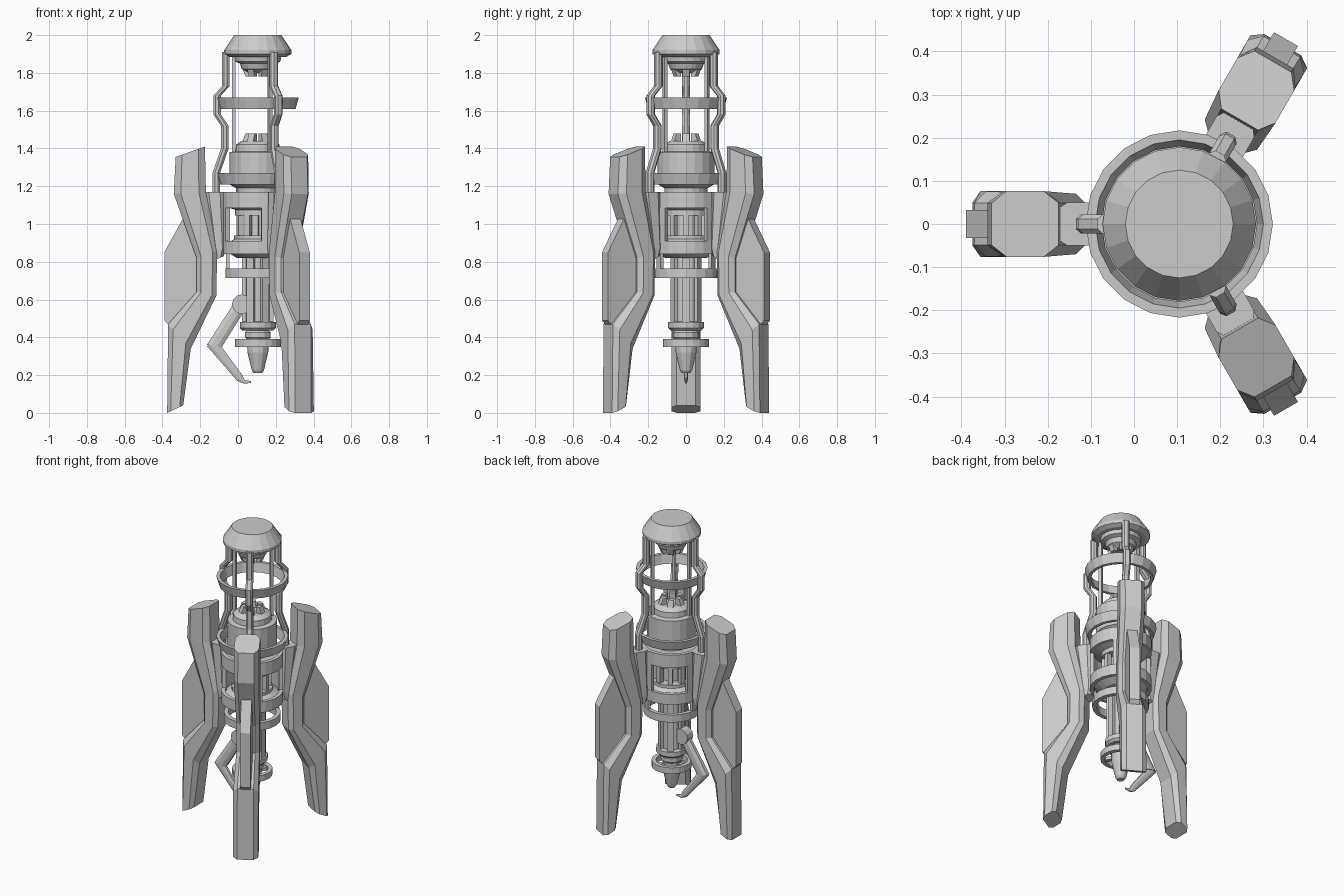
import bpy, bmesh
from math import cos, sin, radians, pi

if "Cube" in bpy.data.objects:
    bpy.data.objects.remove(bpy.data.objects["Cube"])

CX = 0.105                      # the column axis sits at x = 0.105
LEG_ANGLES = (180, 60, -60)
GAP_ANGLES = (0, 120, 240)


def make(name, verts, faces):
    bm = bmesh.new()
    vs = [bm.verts.new(v) for v in verts]
    for f in faces:
        bm.faces.new([vs[i] for i in f])
    bmesh.ops.recalc_face_normals(bm, faces=bm.faces)
    me = bpy.data.meshes.new(name)
    bm.to_mesh(me)
    bm.free()
    ob = bpy.data.objects.new(name, me)
    bpy.context.collection.objects.link(ob)
    return ob


def place(r, t, z, ang):
    """radial r, tangential t, height z at an angle round the column"""
    a = radians(ang)
    return (CX + r * cos(a) - t * sin(a), r * sin(a) + t * cos(a), z)


def bridge(rings, wrap, closed_loop=True):
    n = len(rings[0])
    m = len(rings)
    faces = []
    for i in range(m if wrap else m - 1):
        for j in range(n if closed_loop else n - 1):
            k, l = (i + 1) % m, (j + 1) % n
            faces.append((i*n + j, i*n + l, k*n + l, k*n + j))
    return faces


def solid(name, prof, n=20):
    """capped solid of revolution from (r, z) points"""
    rings = [[place(r, 0, z, 360 * j / n) for j in range(n)] for r, z in prof]
    last = (len(prof) - 1) * n
    faces = bridge(rings, False) + [tuple(range(n)), tuple(range(last, last + n))]
    return make(name, sum(rings, []), faces)


def ring(name, prof, n=20, a0=0, a1=360):
    """closed profile swept round the axis, full or as an arc"""
    full = a1 - a0 == 360
    cnt = n if full else n + 1
    rings = [[place(r, 0, z, a0 + (a1 - a0) * i / n) for r, z in prof] for i in range(cnt)]
    faces = bridge(rings, full)
    p = len(prof)
    if not full:
        faces += [tuple(range(p)), tuple(range(n * p, n * p + p))]
    return make(name, sum(rings, []), faces)


def band(r0, r1, z0, z1):
    return [(r0, z0), (r1, z0), (r1, z1), (r0, z1)]


def loft(name, sections, ang, ch=0.3):
    """eight-sided sections (r_in, z_in, r_out, z_out, half_width) joined up"""
    rings = []
    for ri, zi, ro, zo, w in sections:
        c = ch
        uv = [(0, w*(1 - 1.6*c)), (c, w), (1 - c, w), (1, w*(1 - 1.6*c))]
        uv += [(u, -t) for u, t in reversed(uv)]
        rings.append([place(ri + (ro - ri)*u, t, zi + (zo - zi)*u, ang) for u, t in uv])
    last = (len(rings) - 1) * 8
    faces = bridge(rings, False) + [tuple(range(8)), tuple(range(last, last + 8))]
    return make(name, sum(rings, []), faces)


def plate(name, outline, w, ang):
    """flat (r, z) outline given a tangential thickness"""
    rings = [[place(r, t, z, ang) for r, z in outline] for t in (-w, w)]
    n = len(outline)
    faces = bridge(rings, False) + [tuple(range(n)), tuple(range(n, 2*n))]
    return make(name, sum(rings, []), faces)


# legs, fins, brackets and upper struts
LEG = [(0.28, 1.41, 0.435, 1.355, 0.076), (0.275, 1.17, 0.445, 1.16, 0.076),
       (0.215, 0.86, 0.325, 0.82, 0.07), (0.22, 0.62, 0.325, 0.64, 0.07),
       (0.355, 0.34, 0.475, 0.47, 0.076), (0.395, 0.04, 0.48, 0.0, 0.076)]
FIN = [(0.385, 1.05), (0.495, 0.85), (0.495, 0.49), (0.46, 0.45), (0.29, 0.63), (0.29, 0.84)]
BRACKET = [(0.18, 0.83, 0.25, 0.80, 0.045), (0.17, 0.87, 0.24, 0.87, 0.05),
           (0.17, 1.17, 0.29, 1.17, 0.05)]
STRUT = [(0.15, 1.91), (0.15, 1.73), (0.195, 1.68), (0.195, 1.58),
         (0.155, 1.52), (0.155, 1.40), (0.20, 1.27), (0.20, 1.12)]
for i, a in enumerate(LEG_ANGLES):
    loft(f"leg_{i}", LEG, a, 0.22)
    plate(f"leg_fin_{i}", FIN, 0.032, a)
    loft(f"leg_bracket_{i}", BRACKET, a, 0.25)
    loft(f"upper_strut_{i}", [(r, z, r + 0.04, z, 0.022) for r, z in STRUT], a, 0.3)
    plate(f"thin_rod_{i}", band(0.118, 0.138, 1.36, 1.9), 0.01, a)
    plate(f"lower_ring_hanger_{i}", band(0.15, 0.168, 0.76, 0.86), 0.02, a)

# cap and downward emitter
solid("cap", [(0.15, 1.885), (0.178, 1.90), (0.178, 1.92), (0.125, 2.0)])
solid("upper_emitter", [(0.05, 1.80), (0.085, 1.82), (0.095, 1.85), (0.12, 1.86), (0.125, 1.89)])

# lower emitter dome
solid("dome", [(0.115, 1.10), (0.115, 1.19), (0.15, 1.21), (0.15, 1.38), (0.118, 1.385),
               (0.115, 1.42), (0.085, 1.44), (0.06, 1.44)])
for i in range(6):
    a = 60 * i
    plate(f"emitter_tooth_low_{i}", [(0.04, 1.43), (0.085, 1.43), (0.065, 1.48), (0.04, 1.48)], 0.018, a)
    plate(f"emitter_tooth_up_{i}", [(0.04, 1.83), (0.085, 1.83), (0.065, 1.78), (0.04, 1.78)], 0.018, a)

# hoops round the column
ring("top_hoop", [(0.18, 1.61), (0.20, 1.61), (0.217, 1.67), (0.195, 1.67)])
ring("middle_hoop", [(0.18, 1.21), (0.20, 1.21), (0.217, 1.27), (0.195, 1.27)])
ring("lower_hoop", band(0.145, 0.172, 0.715, 0.765))
ring("tip_hoop", band(0.095, 0.122, 0.35, 0.39))

# shroud with three windows
ring("shroud_top", band(0.162, 0.187, 1.085, 1.17), 24)
ring("shroud_bottom", band(0.162, 0.187, 0.84, 0.91), 24)
for i, a in enumerate(LEG_ANGLES):
    ring(f"shroud_panel_{i}", band(0.162, 0.187, 0.91, 1.085), 4, a - 24, a + 24)

# inner core behind the windows
solid("core_base", [(0.11, 0.82), (0.16, 0.85), (0.16, 0.90), (0.125, 0.92), (0.125, 0.94)])
solid("core_top", [(0.12, 1.045), (0.12, 1.075), (0.165, 1.09), (0.165, 1.165)])
solid("core_spindle", [(0.065, 0.93), (0.065, 1.06)], 12)
for i in range(9):
    plate(f"core_post_{i}", band(0.085, 0.115, 0.93, 1.06), 0.014, 40 * i)

# lower shaft with ribs, collars and tip
solid("shaft", [(0.068, 0.48), (0.068, 0.85)], 12)
for i in range(6):
    plate(f"shaft_rib_{i}", band(0.05, 0.083, 0.47, 0.84), 0.02, 60 * i)
solid("collar", [(0.08, 0.435), (0.095, 0.45), (0.095, 0.48), (0.07, 0.485)], 16)
solid("tip", [(0.022, 0.21), (0.032, 0.225), (0.055, 0.32), (0.058, 0.39), (0.068, 0.40),
              (0.068, 0.425), (0.055, 0.44)], 12)
for i, a in enumerate(LEG_ANGLES):
    plate(f"tip_spoke_{i}", band(0.05, 0.10, 0.36, 0.38), 0.012, a)

# jointed manipulator arm
n = 12
JOINT = [(0.085 + 0.052 * cos(2*pi*k/n), 0.575 + 0.052 * sin(2*pi*k/n)) for k in range(n)]
plate("arm_joint", JOINT, 0.03, 180)
loft("upper_arm", [(0.065, 0.55, 0.12, 0.59, 0.02), (0.19, 0.35, 0.27, 0.36, 0.022)], 180)
loft("forearm", [(0.20, 0.36, 0.27, 0.355, 0.018), (0.085, 0.205, 0.11, 0.17, 0.01),
                 (0.07, 0.175, 0.075, 0.155, 0.006), (0.035, 0.168, 0.037, 0.158, 0.004)], 180)
